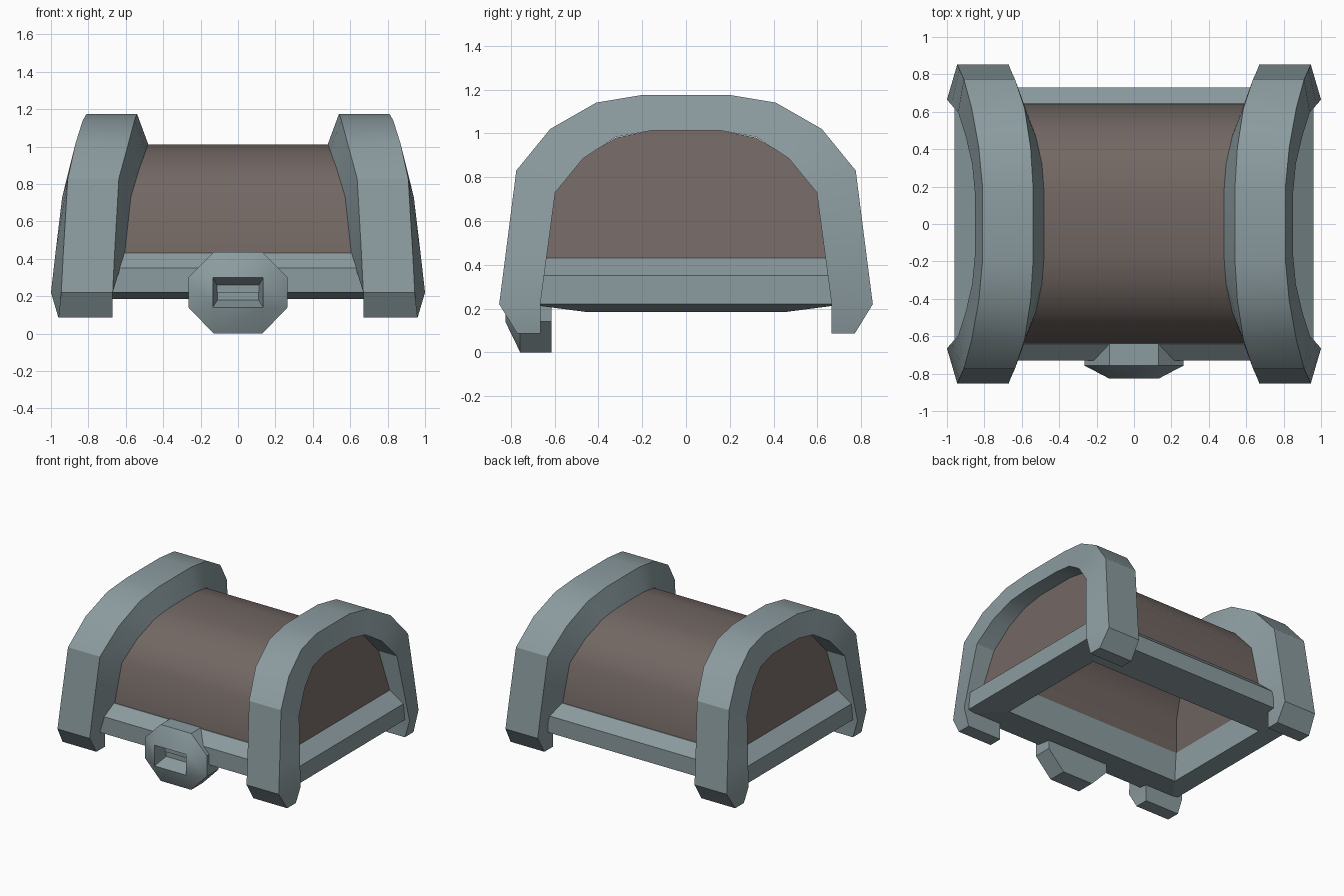
import bpy, bmesh

if "Cube" in bpy.data.objects:
    bpy.data.objects.remove(bpy.data.objects["Cube"])


def material(name, rgb):
    m = bpy.data.materials.new(name)
    m.diffuse_color = (*rgb, 1)
    m.use_nodes = True
    m.node_tree.nodes["Principled BSDF"].inputs["Base Color"].default_value = m.diffuse_color
    return m


wood = material("brown_wood", (0.168, 0.136, 0.125))
metal = material("blue_grey_metal", (0.26, 0.33, 0.35))


def finish(name, bm, mat, smooth=None):
    bmesh.ops.remove_doubles(bm, verts=bm.verts, dist=0.0005)
    bmesh.ops.recalc_face_normals(bm, faces=bm.faces)
    me = bpy.data.meshes.new(name)
    bm.to_mesh(me)
    bm.free()
    ob = bpy.data.objects.new(name, me)
    bpy.context.collection.objects.link(ob)
    me.materials.append(mat)
    if smooth:
        bpy.ops.object.select_all(action='DESELECT')
        ob.select_set(True)
        bpy.context.view_layer.objects.active = ob
        bpy.ops.object.shade_smooth_by_angle(angle=smooth)
    return ob


def loft(rings, cyclic=False, caps=True):
    """Skin a list of closed rings with equal point counts."""
    bm = bmesh.new()
    vs = [[bm.verts.new(p) for p in r] for r in rings]
    n = len(vs[0])
    pairs = list(zip(vs, vs[1:]))
    if cyclic:
        pairs.append((vs[-1], vs[0]))
    for a, b in pairs:
        for i in range(n):
            j = (i + 1) % n
            bm.faces.new((a[i], a[j], b[j], b[i]))
    if caps and not cyclic:
        bm.faces.new(vs[0])
        bm.faces.new(vs[-1])
    return bm


def mirror_profile(half):
    return half + [(-y, z) for y, z in reversed(half)]


# Barrel-shaped hollow wooden lid with inward-leaning end panels
outer = mirror_profile([(.642, .41), (.60, .73), (.475, .885), (.32, .98), (.16, 1.012)])
inner = mirror_profile([(.48, .41), (.42, .65), (.34, .80), (.22, .88), (.10, .90)])
bm = bmesh.new()
skins = []
for prof, hx in ((outer, .85), (inner, .79)):
    ends = [[bm.verts.new((s * (hx - .22 * (z - .43)), y, z)) for y, z in prof] for s in (-1, 1)]
    for i in range(len(prof) - 1):
        bm.faces.new((ends[0][i], ends[0][i + 1], ends[1][i + 1], ends[1][i]))
    for e in ends:
        bm.faces.new(e)
    skins.append([ends[0][0], ends[0][-1], ends[1][-1], ends[1][0]])
for i in range(4):
    j = (i + 1) % 4
    bm.faces.new((skins[0][i], skins[0][j], skins[1][j], skins[1][i]))
finish("lid_body", bm, wood, smooth=0.75)

# Rim frame around the bottom of the lid
rim = [(.76, .46, .185), (.96, .73, .22), (.96, .73, .35), (.85, .645, .43), (.785, .475, .43)]
rings = [[(-x, -y, z), (x, -y, z), (x, y, z), (-x, y, z)] for x, y, z in rim]
finish("rim", loft(rings, cyclic=True), metal)

# Arched end bands. Each row: outer (y, z, x_in, x_out), inner (y, z, x_in, x_out)
band = [((.77, .085, .67, .96), (.665, .085, .67, .96)),
        ((.853, .22, .67, .945), (.665, .22, .67, 1.0)),
        ((.826, .43, .66, .934), (.637, .43, .605, .976)),
        ((.775, .83, .637, .91), (.597, .73, .572, .94)),
        ((.62, 1.02, .585, .868), (.47, .885, .525, .90)),
        ((.41, 1.14, .553, .83), (.32, .983, .492, .865)),
        ((.20, 1.175, .54, .81), (.16, 1.012, .48, .85))]
for name, s in (("band_left", -1), ("band_right", 1)):
    rings = []
    for rows, m in ((band, 1), (band[::-1], -1)):
        for (yo, zo, a, b), (yi, zi, c, d) in rows:
            rings.append([(s * a, m * yo, zo), (s * b, m * yo, zo),
                          (s * d, m * yi, zi), (s * c, m * yi, zi)])
    finish(name, loft(rings), metal, smooth=0.54)

# Octagonal latch plate with a bevelled keyhole recess
octagon = [(-.13, 0), (.13, 0), (.265, .14), (.265, .30),
           (.13, .435), (-.13, .435), (-.265, .30), (-.265, .14)]


def slot(hx, z0, z1, y):
    c = [(-hx, y, z0), (hx, y, z0), (hx, y, z1), (-hx, y, z1)]
    return [c[i] for i in (0, 1, 1, 2, 2, 3, 3, 0)]


rings = [[(x, -.615, z) for x, z in octagon],
         [(x, -.757, z) for x, z in octagon],
         slot(.135, .14, .30, -.825),
         slot(.11, .18, .255, -.72)]
bm = loft(rings, caps=False)
bm.verts.ensure_lookup_table()
bm.faces.new(bm.verts[:8])
bm.faces.new([bm.verts[i] for i in (24, 25, 27, 29)])
finish("latch_plate", bm, metal, smooth=0.6)
